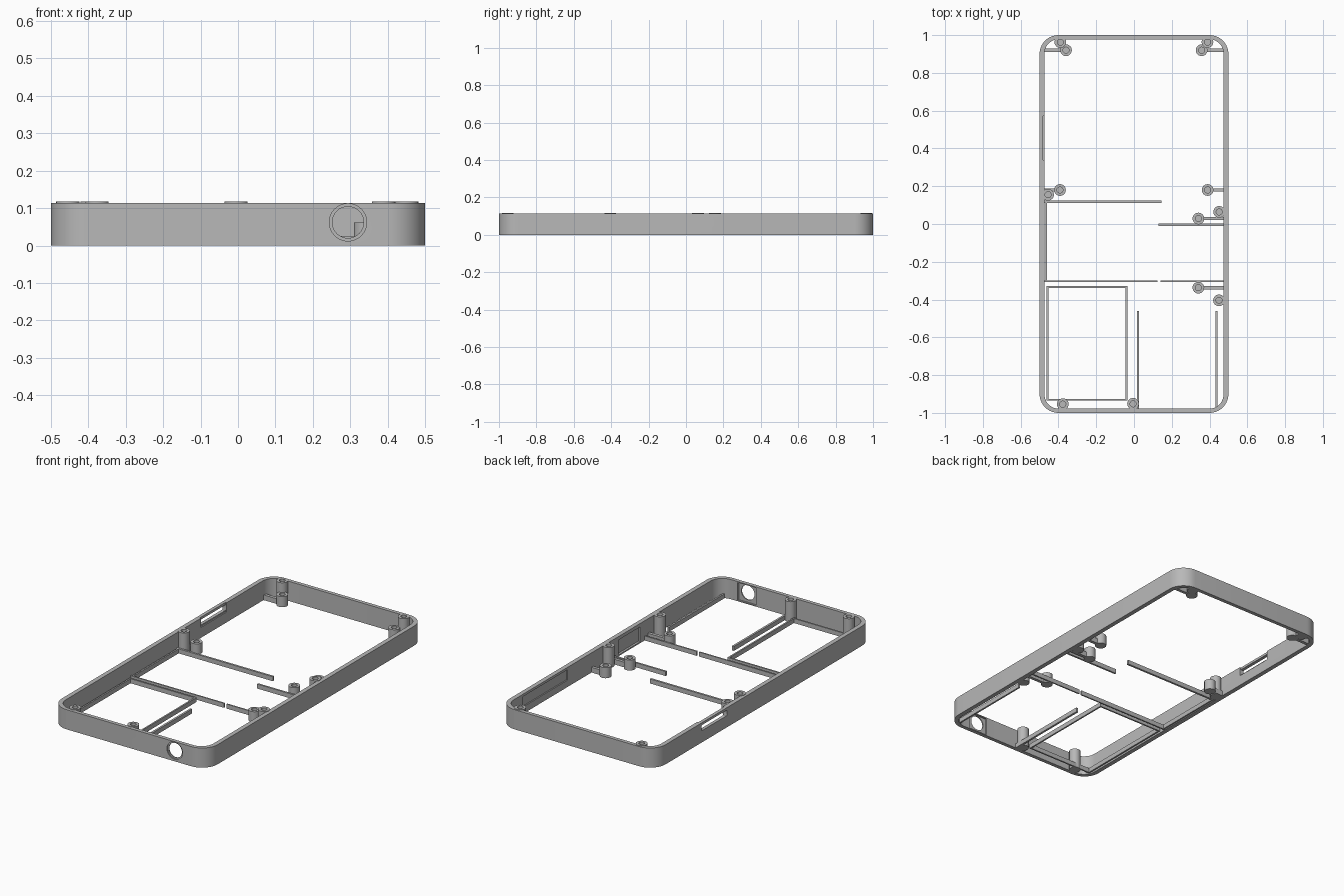
import bpy, bmesh, math
from mathutils import Matrix, Vector

if "Cube" in bpy.data.objects:
    bpy.data.objects.remove(bpy.data.objects["Cube"], do_unlink=True)

grey = bpy.data.materials.new("plain grey")
grey.use_nodes = True
grey.diffuse_color = (0.48, 0.48, 0.48, 1)
grey.node_tree.nodes["Principled BSDF"].inputs["Base Color"].default_value = grey.diffuse_color

H = 0.114        # wall height
WALL = 0.026
RIB = 0.026      # rib height


def finish(bm, name):
    bmesh.ops.recalc_face_normals(bm, faces=bm.faces)
    mesh = bpy.data.meshes.new(name)
    bm.to_mesh(mesh)
    bm.free()
    mesh.materials.append(grey)
    ob = bpy.data.objects.new(name, mesh)
    bpy.context.collection.objects.link(ob)
    return ob


def rounded_rect(hx, hy, r, steps):
    """Outline of a rounded rectangle, counter-clockwise."""
    pts = []
    for i, (sx, sy) in enumerate([(1, 1), (-1, 1), (-1, -1), (1, -1)]):
        for k in range(steps + 1):
            a = math.pi / 2 * (i + k / steps)
            pts.append((sx * (hx - r) + r * math.cos(a), sy * (hy - r) + r * math.sin(a)))
    return pts


def prism(name, outline, depth, matrix=Matrix()):
    """Extrude an outline by depth, centred, then place it."""
    bm = bmesh.new()
    face = bm.faces.new([bm.verts.new((x, y, -depth / 2)) for x, y in outline])
    new = bmesh.ops.extrude_face_region(bm, geom=[face])["geom"]
    bmesh.ops.translate(bm, vec=(0, 0, depth), verts=[v for v in new if isinstance(v, bmesh.types.BMVert)])
    bm.transform(matrix)
    return finish(bm, name)


def box(name, x0, x1, y0, y1, z0, z1):
    bm = bmesh.new()
    bmesh.ops.create_cube(bm, size=1)
    for v in bm.verts:
        v.co = Vector(((x0, x1)[v.co.x > 0], (y0, y1)[v.co.y > 0], (z0, z1)[v.co.z > 0]))
    return finish(bm, name)


def cut(target, cutter):
    """Subtract the cutter, bake the result and drop the cutter."""
    cutter.hide_render = True
    mod = target.modifiers.new("cut", "BOOLEAN")
    mod.object = cutter
    mod.solver = "EXACT"
    deps = bpy.context.evaluated_depsgraph_get()
    baked = bpy.data.meshes.new_from_object(target.evaluated_get(deps))
    target.modifiers.clear()
    target.data = baked
    bpy.data.objects.remove(cutter, do_unlink=True)


def smooth(ob):
    bpy.ops.object.select_all(action="DESELECT")
    ob.select_set(True)
    bpy.context.view_layer.objects.active = ob
    bpy.ops.object.shade_smooth_by_angle(angle=math.radians(30))


def post(name, x, y, height, r=0.031, bore=0.016):
    """Screw post with a blind bore."""
    profile = [(r, 0), (r, height), (bore, height), (bore, 0.02)]
    bm = bmesh.new()
    n = 24
    rings = [[bm.verts.new((x + q * math.cos(2 * math.pi * k / n), y + q * math.sin(2 * math.pi * k / n), z))
              for k in range(n)] for q, z in profile]
    for a, b in zip(rings, rings[1:]):
        for k in range(n):
            bm.faces.new((a[k], a[(k + 1) % n], b[(k + 1) % n], b[k]))
    bm.faces.new(rings[0])
    bm.faces.new(rings[-1])
    smooth(finish(bm, name))


# Outer wall, open at top and bottom
frame = prism("wall_frame", rounded_rect(0.5, 1, 0.1, 10), H, Matrix.Translation((0, 0, H / 2)))
cut(frame, prism("cutter", rounded_rect(0.5 - WALL, 0.978, 0.076, 10), 1))

# Round port in the front wall, with chamfer step and inner pocket
to_front = Matrix.Rotation(math.pi / 2, 4, "X")
for radius, depth, y in ((0.042, 0.2, -1), (0.05, 0.012, -1)):
    cut(frame, prism("cutter", rounded_rect(radius, radius, radius - 0.0001, 8), depth,
                     Matrix.Translation((0.294, y, 0.062)) @ to_front))
cut(frame, box("cutter", 0.235, 0.353, -0.988, -0.95, 0.006, 0.108))

# Slot openings in the side walls
to_side = Matrix.Rotation(math.pi / 2, 4, "Z") @ to_front
cut(frame, prism("cutter", rounded_rect(0.075, 0.031, 0.02, 5), 0.2,
                 Matrix.Translation((0.5, -0.157, 0.05)) @ to_side))
cut(frame, prism("cutter", rounded_rect(0.117, 0.016, 0.005, 3), 0.2,
                 Matrix.Translation((-0.5, 0.455, 0.084)) @ to_side))

# Shallow pockets on the inner faces of the side walls
cut(frame, box("cutter", 0.44, 0.486, -0.257, -0.057, 0.008, 0.094))
cut(frame, box("cutter", 0.44, 0.481, 0.41, 0.82, 0.04, 0.1))
cut(frame, box("cutter", -0.481, -0.44, 0.338, 0.572, 0.06, 0.2))
smooth(frame)

# Tall screw posts beside the wall
tall = [(-0.39, 0.963), (0.389, 0.963), (-0.455, 0.155), (0.451, 0.064),
        (0.45, -0.404), (-0.377, -0.954), (-0.005, -0.952)]
for i, (x, y) in enumerate(tall):
    post(f"tall_post_{i + 1}", x, y, 0.117)

# Short posts, each tied to the wall by an arm
short = [(-0.36, 0.92), (0.358, 0.92), (-0.392, 0.18), (0.39, 0.18), (0.341, 0.029), (0.341, -0.337)]
for i, (x, y) in enumerate(short):
    post(f"short_post_{i + 1}", x, y, 0.061)
    side = math.copysign(1, x)
    ends = sorted((x + side * 0.026, side * 0.48))
    box(f"post_arm_{i + 1}", *ends, y - 0.009, y + 0.009, 0, 0.03)

# Low ribs running across
for name, x0, x1, y, t in (("upper_rib", -0.48, 0.145, 0.118, 0.012),
                           ("middle_rib", 0.13, 0.48, -0.004, 0.011),
                           ("divider_rib_right", -0.48, 0.125, -0.302, 0.008),
                           ("divider_rib_left", 0.14, 0.48, -0.302, 0.008),
                           ("bay_rib_back", -0.462, -0.035, -0.333, 0.009),
                           ("bay_rib_front", -0.462, -0.035, -0.93, 0.009)):
    box(name, x0, x1, y - t / 2, y + t / 2, 0, RIB)

# Low ribs running front to back
for name, x, y0, y1, t in (("bay_rib_right", -0.458, -0.93, -0.333, 0.009),
                           ("bay_rib_left", -0.04, -0.93, -0.333, 0.009),
                           ("centre_rib", 0.021, -0.985, -0.46, 0.012),
                           ("left_rib", 0.436, -0.97, -0.46, 0.01),
                           ("right_rib", -0.464, -0.302, 0.118, 0.009)):
    box(name, x - t / 2, x + t / 2, y0, y1, 0, RIB)
